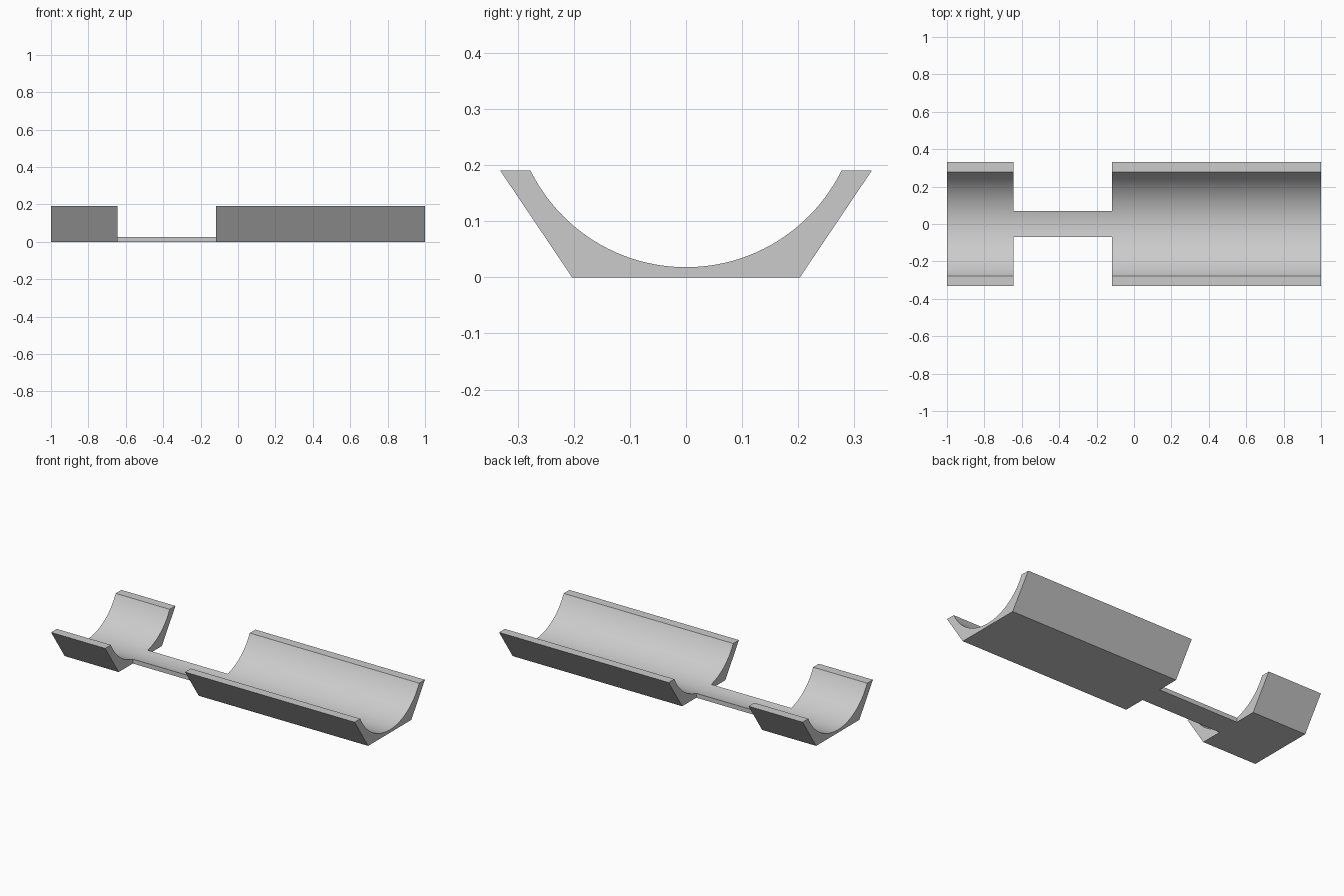
import bpy, bmesh
from math import asin, sin, cos, radians

if "Cube" in bpy.data.objects:
    bpy.data.objects.remove(bpy.data.objects["Cube"], do_unlink=True)

TOP, FOOT, RIM, LIP = 0.19, 0.203, 0.331, 0.277
RADIUS, FLOOR = 0.309, 0.018
NOTCH = (-0.644, -0.117)
BRIDGE = 0.07

grey = bpy.data.materials.new("light_grey")
grey.use_nodes = True
grey.diffuse_color = (0.6, 0.6, 0.6, 1)
grey.node_tree.nodes["Principled BSDF"].inputs["Base Color"].default_value = (0.6, 0.6, 0.6, 1)


def prism(name, outline, x0, x1):
    """Extrude a (y, z) outline along x."""
    bm = bmesh.new()
    face = bm.faces.new([bm.verts.new((x0, y, z)) for y, z in outline])
    new = bmesh.ops.extrude_face_region(bm, geom=[face])["geom"]
    verts = [v for v in new if isinstance(v, bmesh.types.BMVert)]
    bmesh.ops.translate(bm, verts=verts, vec=(x1 - x0, 0, 0))
    bmesh.ops.recalc_face_normals(bm, faces=bm.faces)
    mesh = bpy.data.meshes.new(name)
    bm.to_mesh(mesh)
    bm.free()
    obj = bpy.data.objects.new(name, mesh)
    bpy.context.collection.objects.link(obj)
    return obj


# Trough: trapezoid section with a round channel
steps = 48
half = asin(LIP / RADIUS)
angles = [half - 2 * half * i / steps for i in range(steps + 1)]
channel = [(RADIUS * sin(a), FLOOR + RADIUS * (1 - cos(a))) for a in angles]
channel[0], channel[-1] = (LIP, TOP), (-LIP, TOP)
outline = [(-RIM, TOP), (-FOOT, 0), (FOOT, 0), (RIM, TOP)] + channel
trough = prism("trough", outline, -1, 1)
trough.data.materials.append(grey)

# Side notches that leave a narrow bridge between the two cradles
cutters = []
for side in (-1, 1):
    box = [(side * y, z) for y, z in ((BRIDGE, -1), (1, -1), (1, 1), (BRIDGE, 1))]
    cutter = prism("notch_cutter", box, *NOTCH)
    cutter.hide_render = True
    cutters.append(cutter)
    mod = trough.modifiers.new("notch", "BOOLEAN")
    mod.operation, mod.solver, mod.object = "DIFFERENCE", "EXACT", cutter

bpy.ops.object.select_all(action="DESELECT")
bpy.context.view_layer.objects.active = trough
trough.select_set(True)
for mod in list(trough.modifiers):
    bpy.ops.object.modifier_apply(modifier=mod.name)
for cutter in cutters:
    bpy.data.objects.remove(cutter, do_unlink=True)

# Smooth channel, sharp edges elsewhere
bpy.ops.object.shade_smooth_by_angle(angle=radians(20))
